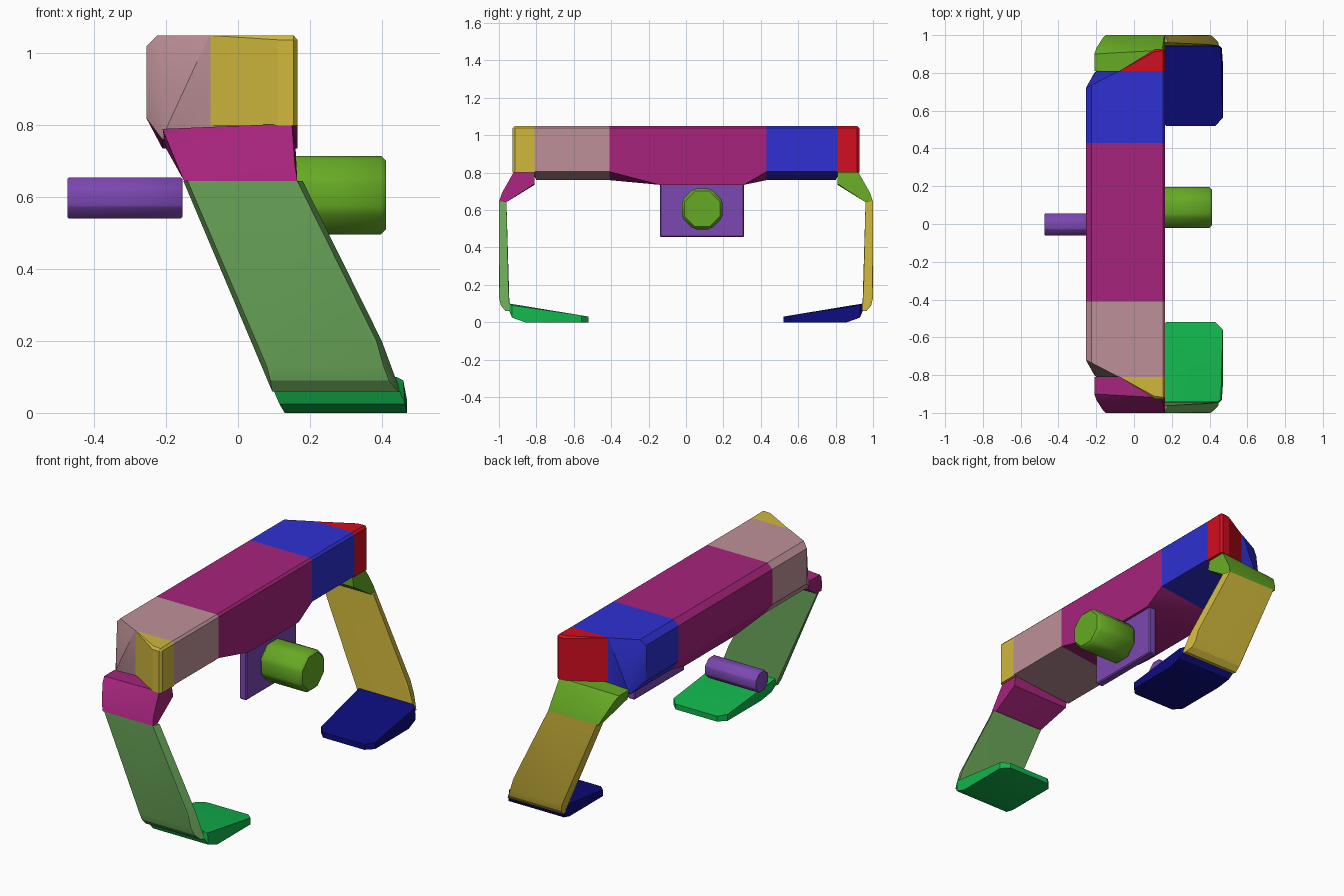
import bpy, bmesh, math
from mathutils import Matrix

cube = bpy.data.objects.get("Cube")
if cube:
    bpy.data.objects.remove(cube)


def material(name, r, g, b):
    def lin(c):
        c /= 255
        return c / 12.92 if c < 0.04045 else ((c + 0.055) / 1.055) ** 2.4
    m = bpy.data.materials.new(name)
    m.use_nodes = True
    col = (lin(r), lin(g), lin(b), 1)
    m.diffuse_color = col
    m.node_tree.nodes["Principled BSDF"].inputs["Base Color"].default_value = col
    return m


magenta = material("magenta", 166, 36, 124)
pink = material("dusty pink", 190, 145, 152)
blue = material("blue", 46, 48, 210)
red = material("red", 208, 14, 32)
gold = material("gold", 208, 184, 60)
lime = material("lime", 102, 170, 36)
sage = material("sage green", 105, 165, 88)
emerald = material("emerald", 18, 180, 76)
navy = material("navy", 12, 12, 124)
purple = material("purple", 124, 72, 178)


def finish(name, bm, mat, bevel=0.0, angle=25):
    bmesh.ops.recalc_face_normals(bm, faces=bm.faces)
    if bevel:
        bmesh.ops.bevel(bm, geom=bm.edges[:], offset=bevel, segments=1,
                        affect='EDGES', clamp_overlap=True)
    me = bpy.data.meshes.new(name)
    bm.to_mesh(me)
    bm.free()
    me.materials.append(mat)
    ob = bpy.data.objects.new(name, me)
    bpy.context.collection.objects.link(ob)
    bpy.ops.object.select_all(action='DESELECT')
    ob.select_set(True)
    bpy.context.view_layer.objects.active = ob
    bpy.ops.object.shade_smooth_by_angle(angle=math.radians(angle))
    return ob


def hull(name, pts, mat, bevel=0.0, side=1):
    """Convex solid around a few corner points; side flips it in y."""
    bm = bmesh.new()
    for x, y, z in pts:
        bm.verts.new((x, y * side, z))
    res = bmesh.ops.convex_hull(bm, input=bm.verts[:])
    junk = {v for v in res["geom_interior"] + res["geom_unused"]
            if isinstance(v, bmesh.types.BMVert)}
    bmesh.ops.delete(bm, geom=list(junk), context='VERTS')
    bmesh.ops.dissolve_limit(bm, angle_limit=math.radians(1),
                             verts=bm.verts[:], edges=bm.edges[:])
    return finish(name, bm, mat, bevel)


def rod(name, x0, x1, y, z, radius, mat, bevel):
    """Octagonal rod along x, flats up and sideways."""
    bm = bmesh.new()
    bmesh.ops.create_cone(bm, cap_ends=True, segments=8, radius1=radius,
                          radius2=radius, depth=x1 - x0)
    rot = Matrix.Rotation(math.pi / 2, 4, 'Y') @ Matrix.Rotation(math.pi / 8, 4, 'Z')
    bmesh.ops.transform(bm, verts=bm.verts,
                        matrix=Matrix.Translation(((x0 + x1) / 2, y, z)) @ rot)
    return finish(name, bm, mat, bevel, 35)


def section(y, front_z, back_z):
    """Beam cross-section at y with given lower edge heights."""
    return [(-0.225, y, 1.05), (0.153, y, 1.05), (0.165, y, 1.038),
            (0.165, y, front_z), (-0.21, y, back_z),
            (-0.255, y, 0.82), (-0.255, y, 1.02)]


# Beam centre, deeper in the middle
hull("beam_centre", section(-0.41, 0.805, 0.76) + section(-0.14, 0.735, 0.735)
     + section(0.31, 0.735, 0.735) + section(0.43, 0.805, 0.76), magenta)

# Both ends of the beam and the legs
sides = [("right", -1, 0.41, pink, gold, magenta, sage, emerald),
         ("left", 1, 0.43, blue, red, lime, gold, navy)]
for tag, s, y0, arm_mat, cap_mat, hip_mat, leg_mat, foot_mat in sides:
    # outer beam with a slanted rear corner
    hull("beam_arm_" + tag, section(y0, 0.805, 0.76) + [
        (-0.225, 0.735, 1.05), (-0.255, 0.72, 1.02), (-0.255, 0.72, 0.82),
        (-0.21, 0.80, 0.76), (-0.20, 0.81, 0.79), (-0.08, 0.81, 1.05),
        (-0.08, 0.81, 0.78), (0.153, 0.81, 1.05), (0.165, 0.81, 1.038),
        (0.165, 0.81, 0.805)], arm_mat, 0, s)
    # wedge-shaped end cap
    cap = [(-0.08, 0.808, z) for z in (0.80, 1.05)]
    for z, d in ((0.80, 0), (1.038, 0), (1.05, 0.012)):
        cap += [(0.11, 0.925 - d, z), (0.155, 0.928 - d, z),
                (0.165 - d, 0.915 - d, z), (0.165 - d, 0.808, z)]
    hull("end_cap_" + tag, cap, cap_mat, 0, s)
    # hip joint
    hull("hip_" + tag, [
        (-0.21, 0.81, 0.79), (-0.21, 0.90, 0.79), (-0.20, 0.93, 0.765),
        (0.15, 0.81, 0.805), (0.15, 0.92, 0.805), (0.16, 0.81, 0.74),
        (-0.20, 0.81, 0.735), (-0.165, 0.985, 0.68), (0.158, 0.985, 0.69),
        (-0.15, 1.0, 0.645), (0.165, 1.0, 0.645),
        (-0.15, 0.955, 0.645), (0.165, 0.955, 0.645)], hip_mat, 0, s)
    # slanted leg plate, rounded in at the ankle
    hull("leg_" + tag, [
        (-0.152, 0.96, 0.645), (0.18, 0.96, 0.645),
        (-0.14, 1.0, 0.645), (0.165, 1.0, 0.645),
        (0.40, 0.95, 0.20), (0.385, 0.998, 0.20),
        (0.08, 1.0, 0.13), (0.405, 1.0, 0.13),
        (0.09, 0.99, 0.09), (0.42, 0.99, 0.09),
        (0.095, 0.965, 0.06), (0.445, 0.965, 0.06),
        (0.10, 0.943, 0.06), (0.45, 0.943, 0.06),
        (0.085, 0.945, 0.10), (0.437, 0.945, 0.10)], leg_mat, 0, s)
    # tapered foot
    hull("foot_" + tag, [
        (0.10, 0.943, 0.10), (0.44, 0.943, 0.10), (0.46, 0.93, 0.09),
        (0.10, 0.945, 0.06), (0.45, 0.945, 0.06),
        (0.115, 0.93, 0.025), (0.465, 0.93, 0.025),
        (0.13, 0.86, 0), (0.47, 0.86, 0),
        (0.47, 0.56, 0), (0.47, 0.56, 0.037), (0.43, 0.52, 0), (0.43, 0.52, 0.03),
        (0.13, 0.56, 0), (0.13, 0.56, 0.037), (0.17, 0.52, 0), (0.17, 0.52, 0.03),
    ], foot_mat, 0, s)

# Hanging plate with a knob in front
hull("hanging_plate", [(x, y, z) for x in (0.105, 0.15) for y in (-0.14, 0.31)
                       for z in (0.455, 0.75)], purple, 0.006)
rod("front_knob", 0.15, 0.412, 0.087, 0.606, 0.118, lime, 0.014)

# Rear rod
rod("rear_rod", -0.475, -0.155, -0.003, 0.598, 0.062, purple, 0.004)
